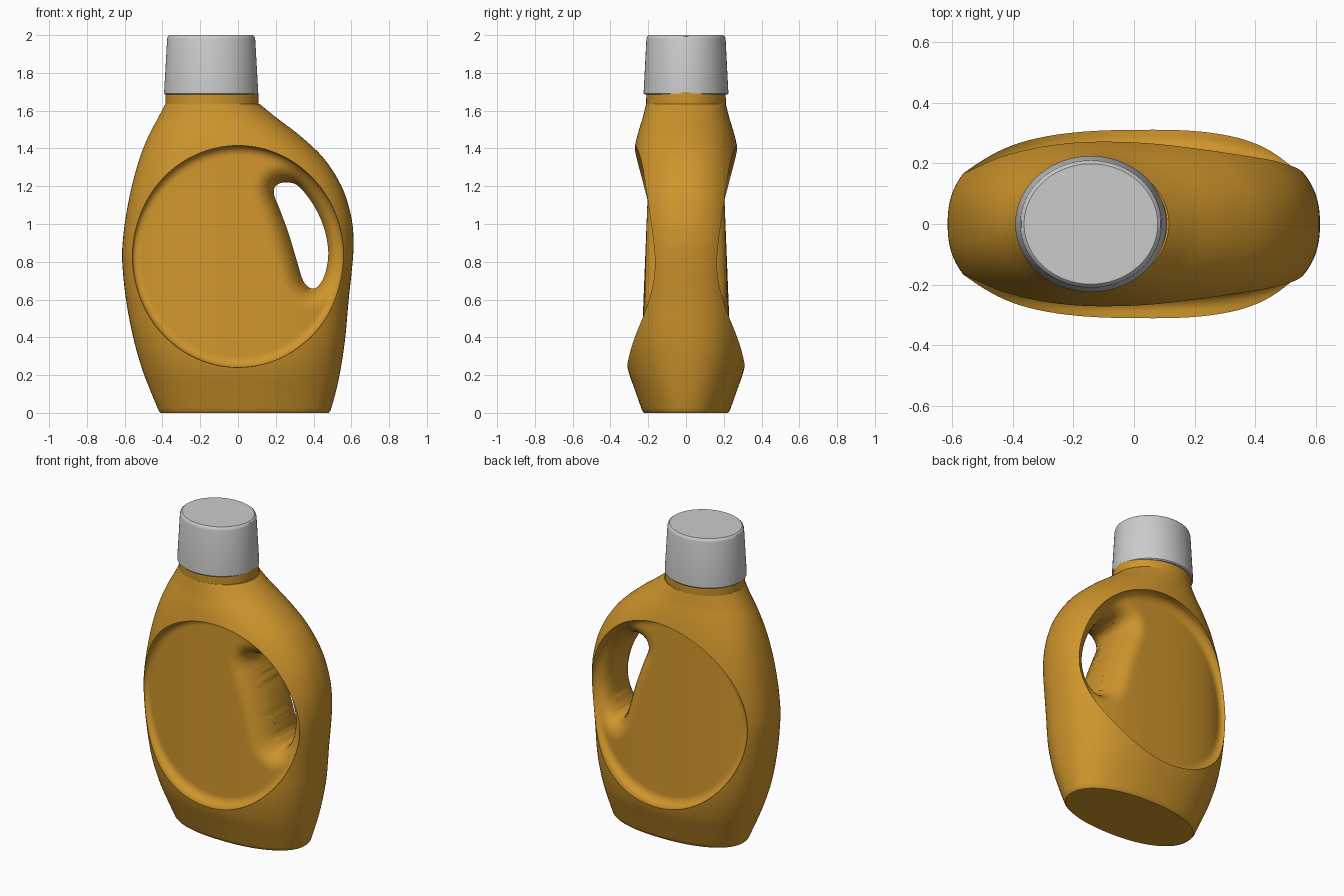
import bpy, bmesh, math

if "Cube" in bpy.data.objects:
    bpy.data.objects.remove(bpy.data.objects["Cube"])

# Body sections: z, left x, right x, half depth, roundness exponent
SECTIONS = [
    (0.012, -0.42, 0.49, 0.232, 2.2), (0.12, -0.465, 0.52, 0.27, 2.25),
    (0.24, -0.51, 0.545, 0.31, 2.3), (0.40, -0.555, 0.568, 0.332, 2.4),
    (0.60, -0.593, 0.586, 0.335, 2.4), (0.80, -0.613, 0.607, 0.332, 2.4),
    (0.92, -0.609, 0.612, 0.328, 2.4), (1.05, -0.592, 0.597, 0.321, 2.4),
    (1.20, -0.562, 0.548, 0.305, 2.4), (1.35, -0.52, 0.452, 0.283, 2.3),
    (1.47, -0.472, 0.325, 0.257, 2.15), (1.56, -0.424, 0.207, 0.23, 2.05),
    (1.635, -0.385, 0.115, 0.211, 2.0)]
HOLE = [(.19, 1.16), (.203, 1.205), (.255, 1.22), (.32, 1.20), (.40, 1.10), (.455, .98),
        (.478, .85), (.462, .74), (.425, .672), (.385, .66), (.345, .70), (.313, .80),
        (.268, .95), (.22, 1.08)]


def catmull(p0, p1, p2, p3, t):
    return tuple(0.5 * (2*b + (c-a)*t + (2*a-5*b+4*c-d)*t*t + (3*b-a-3*c+d)*t**3)
                 for a, b, c, d in zip(p0, p1, p2, p3))


def spline(pts, steps, closed=False):
    n, out = len(pts), []
    for i in range(n if closed else n - 1):
        ids = [i-1, i, i+1, i+2]
        ids = [j % n if closed else min(max(j, 0), n-1) for j in ids]
        out += [catmull(*[pts[j] for j in ids], s/steps) for s in range(steps)]
    return out if closed else out + [pts[-1]]


def loft(name, rings, mat=None):
    """Skin a list of equal-length closed rings and cap both ends."""
    bm = bmesh.new()
    vr = [[bm.verts.new(p) for p in r] for r in rings]
    n = len(rings[0])
    for a, b in zip(vr, vr[1:]):
        for i in range(n):
            bm.faces.new((a[i], a[(i+1) % n], b[(i+1) % n], b[i]))
    bm.faces.new(vr[0])
    bm.faces.new(vr[-1])
    bmesh.ops.recalc_face_normals(bm, faces=bm.faces)
    me = bpy.data.meshes.new(name)
    bm.to_mesh(me)
    bm.free()
    ob = bpy.data.objects.new(name, me)
    bpy.context.collection.objects.link(ob)
    if mat:
        me.materials.append(mat)
    return ob


def section(z, x0, x1, d, n, segs=112):
    ring = []
    for i in range(segs):
        a = 2 * math.pi * i / segs
        c, s = math.cos(a), math.sin(a)
        ring.append(((x0+x1)/2 + (x1-x0)/2 * math.copysign(abs(c)**(2/n), c),
                     d * math.copysign(abs(s)**(2/n), s), z))
    return ring


def smooth(ob, angle=35):
    bpy.ops.object.select_all(action='DESELECT')
    ob.select_set(True)
    bpy.context.view_layer.objects.active = ob
    bpy.ops.object.shade_smooth_by_angle(angle=math.radians(angle))


hole = spline(HOLE, 5, closed=True)


def hole_distance(x, z):
    """Distance to the grip opening, zero inside it."""
    best, inside = 9.0, False
    for (ax, az), (bx, bz) in zip(hole, hole[1:] + hole[:1]):
        dx, dz = bx-ax, bz-az
        t = min(1, max(0, ((x-ax)*dx + (z-az)*dz) / (dx*dx + dz*dz)))
        best = min(best, math.hypot(x-ax-t*dx, z-az-t*dz))
        if (az > z) != (bz > z) and x < ax + (z-az)*dx/dz:
            inside = not inside
    return 0.0 if inside else best


def panel_depth(x, z, r):
    """Half depth of the recessed side panel."""
    y = (0.233 - 0.04*(z-0.4)) * (1 - min(0.99, abs(x)/0.62)**3)**0.4
    t = min(1, hole_distance(x, z) / 0.11)
    y = 0.05 + (y-0.05) * math.sqrt(1 - (1-t)**2)
    f = max(0, (r-0.91)/0.09)
    return y + 0.05 * (1 - math.sqrt(max(0, 1-f*f)))


# Round recess cutter, built once and mirrored to the back
N, M = 44, 128
rings = []
for i in range(N + 1):
    r = max(0.004, math.sin(math.pi/2 * i/N))
    ring = []
    for j in range(M):
        a = 2*math.pi*j/M
        x, z = 0.56*r*math.cos(a), 0.828 + 0.587*r*math.sin(a)
        ring.append((x, -panel_depth(x, z, r), z))
    rings.append(ring)
rings.append([(x, -0.5, z) for x, y, z in rings[-1]])
cutters = [loft("recess_cutter_front", rings),
           loft("recess_cutter_back", [[(x, -y, z) for x, y, z in r] for r in rings]),
           loft("grip_cutter", [[(x, y, z) for x, z in hole] for y in (-0.4, 0.4)])]

# Bottle body
amber = bpy.data.materials.new("amber_plastic")
amber.diffuse_color = (0.62, 0.30, 0.025, 1)
amber.use_nodes = True
amber.node_tree.nodes["Principled BSDF"].inputs["Base Color"].default_value = amber.diffuse_color
grey = None
body = loft("bottle_body", [section(0, -0.41, 0.48, 0.222, 2.2)] +
            [section(*s) for s in spline(SECTIONS, 5)], amber)
bpy.context.view_layer.objects.active = body
for c in cutters:
    c.hide_render = True
    m = body.modifiers.new("cut", 'BOOLEAN')
    m.operation, m.solver, m.object = 'DIFFERENCE', 'EXACT', c
    bpy.ops.object.modifier_apply(modifier=m.name)
for c in cutters:
    bpy.data.objects.remove(c, do_unlink=True)
smooth(body)


# Neck and cap: oval lathe profiles of (radius, z)
def oval(name, profile, cx, ratio, mat=None):
    ob = loft(name, [section(z, cx-r, cx+r, r*ratio, 2) for r, z in profile], mat)
    smooth(ob)


oval("neck", [(0.243, 1.60), (0.247, 1.64), (0.245, 1.70)], -0.138, 0.855, amber)
oval("cap", [(0.242, 1.685), (0.249, 1.691), (0.249, 1.70), (0.233, 1.98),
             (0.229, 1.993), (0.220, 2.0)], -0.142, 0.90, grey)
